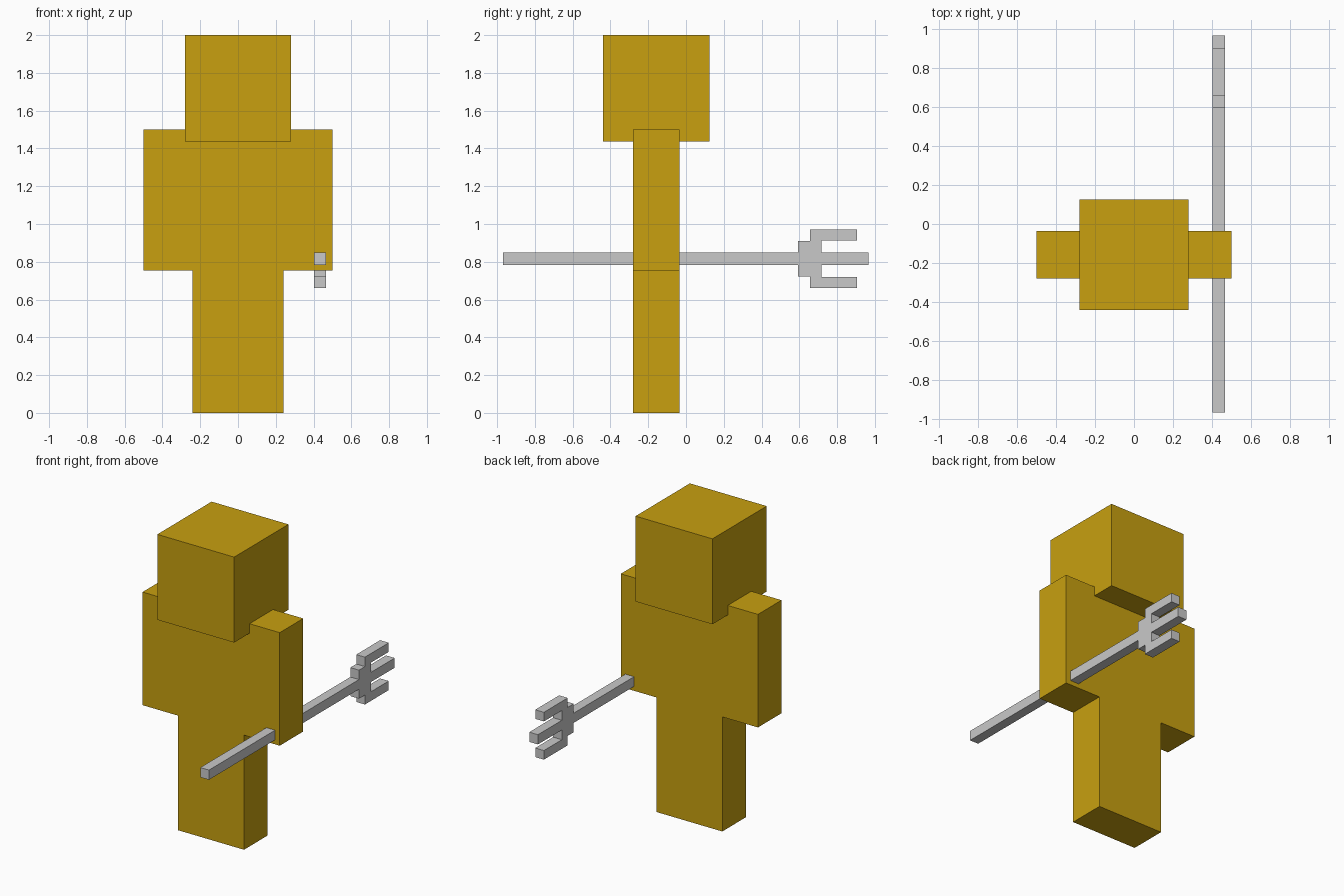
import bpy, bmesh
from mathutils import Vector

if "Cube" in bpy.data.objects:
    bpy.data.objects.remove(bpy.data.objects["Cube"])


def material(name, rgb):
    m = bpy.data.materials.new(name)
    m.diffuse_color = (*rgb, 1)
    m.use_nodes = True
    m.node_tree.nodes["Principled BSDF"].inputs["Base Color"].default_value = m.diffuse_color
    return m


GOLD = material("gold", (0.578, 0.352, 0.005))
GREY = material("light grey", (0.584, 0.584, 0.584))


def extrude_profile(name, points, depth, mat):
    """Fill a closed 3D outline and extrude it along the depth vector."""
    bm = bmesh.new()
    face = bm.faces.new([bm.verts.new(p) for p in points])
    new = bmesh.ops.extrude_face_region(bm, geom=[face], use_keep_orig=True)["geom"]
    bmesh.ops.translate(bm, vec=Vector(depth),
                        verts=[v for v in new if isinstance(v, bmesh.types.BMVert)])
    bmesh.ops.recalc_face_normals(bm, faces=bm.faces)
    mesh = bpy.data.meshes.new(name)
    bm.to_mesh(mesh)
    bm.free()
    mesh.materials.append(mat)
    obj = bpy.data.objects.new(name, mesh)
    bpy.context.collection.objects.link(obj)
    return obj


# Body: legs, torso and arms as one mirrored outline, extruded front to back
half = [(0.24, 0), (0.24, 0.755), (0.5, 0.755), (0.5, 1.5)]
outline = half + [(-x, z) for x, z in reversed(half)]
extrude_profile("body", [(x, -0.28, z) for x, z in outline], (0, 0.245, 0), GOLD)

# Head: cube sunk slightly over the shoulders
head = [(-0.28, -0.44), (0.28, -0.44), (0.28, 0.125), (-0.28, 0.125)]
extrude_profile("head", [(x, y, 1.437) for x, y in head], (0, 0, 0.563), GOLD)

# Trident: upper half outline (y, height above the shaft axis), mirrored below
AXIS_Z = 0.816
upper = [(-0.968, 0.032), (0.594, 0.032), (0.594, 0.094), (0.656, 0.094),
         (0.656, 0.156), (0.904, 0.156), (0.904, 0.096), (0.717, 0.096),
         (0.717, 0.032), (0.966, 0.032)]
fork = upper + [(y, -h) for y, h in reversed(upper)]
extrude_profile("trident", [(0.403, y, AXIS_Z + h) for y, h in fork], (0.063, 0, 0), GREY)
